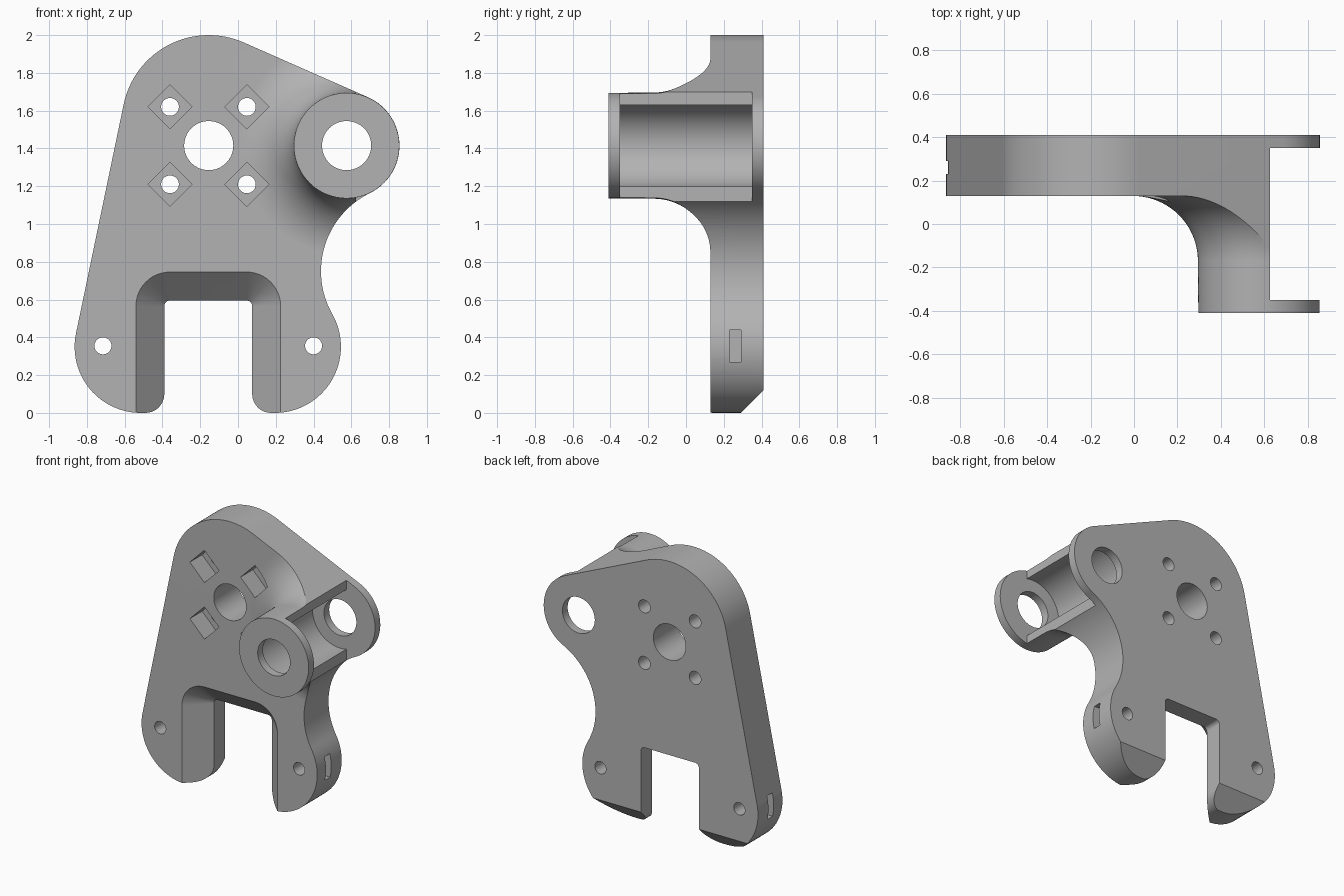
import bpy, bmesh
from math import pi, sin, cos, acos, atan2, hypot, radians

cube = bpy.data.objects.get("Cube")
if cube:
    bpy.data.objects.remove(cube, do_unlink=True)

grey = bpy.data.materials.new("matte_grey")
grey.use_nodes = True
colour = (0.45, 0.45, 0.45, 1)
grey.diffuse_color = colour
grey.node_tree.nodes["Principled BSDF"].inputs["Base Color"].default_value = colour


def arc(c, r, a0, a1, n=16):
    """Points (x, z) on an arc; angles in radians."""
    return [(c[0] + r * cos(a0 + (a1 - a0) * i / n),
             c[1] + r * sin(a0 + (a1 - a0) * i / n)) for i in range(n + 1)]


def circle(c, r, n=64):
    return arc(c, r, 0, 2 * pi, n)[:-1]


def rect(x0, x1, z0, z1):
    return [(x0, z0), (x1, z0), (x1, z1), (x0, z1)]


def loft(name, sections):
    """Solid through (y, outline) sections, all with equal point counts."""
    bm = bmesh.new()
    rings = [[bm.verts.new((x, y, z)) for x, z in pts] for y, pts in sections]
    for a, b in zip(rings, rings[1:]):
        for i in range(len(a)):
            j = (i + 1) % len(a)
            bm.faces.new((a[i], a[j], b[j], b[i]))
    bm.faces.new(rings[0])
    bm.faces.new(rings[-1])
    bmesh.ops.recalc_face_normals(bm, faces=bm.faces)
    mesh = bpy.data.meshes.new(name)
    bm.to_mesh(mesh)
    bm.free()
    mesh.materials.append(grey)
    ob = bpy.data.objects.new(name, mesh)
    bpy.context.collection.objects.link(ob)
    return ob


def combine(target, tool, operation="DIFFERENCE"):
    mod = target.modifiers.new("cut", "BOOLEAN")
    mod.operation, mod.object, mod.solver = operation, tool, "EXACT"
    bpy.context.view_layer.objects.active = target
    bpy.ops.object.modifier_apply(modifier=mod.name)
    bpy.data.objects.remove(tool, do_unlink=True)


def cut(y0, y1, outline):
    combine(bracket, loft("cutter", [(y0, outline), (y1, outline)]))


def direction(a, b):
    return atan2(b[1] - a[1], b[0] - a[0])


def distance(a, b):
    return hypot(b[0] - a[0], b[1] - a[1])


# Circles that define the outline
top, top_r = (-0.155, 1.54), 0.46
boss, boss_r = (0.575, 1.415), 0.28
left_foot, right_foot, foot_r = (-0.515, 0.35), (0.195, 0.35), 0.35
waist_r = 0.46
d = distance(right_foot, boss)
ra, rb = foot_r + waist_r, boss_r + waist_r
ang = direction(right_foot, boss) - acos((ra * ra + d * d - rb * rb) / (2 * ra * d))
waist = (right_foot[0] + ra * cos(ang), right_foot[1] + ra * sin(ang))
to_boss = direction(waist, boss)

# Directions of the straight tangent edges
t_right = direction(top, boss) + acos((top_r - boss_r) / distance(top, boss))
t_left = direction(top, left_foot) - acos((top_r - foot_r) / distance(top, left_foot)) + 2 * pi

# Closed outline, anticlockwise from the top
notch_l, notch_r, notch_z = -0.39, 0.075, 0.595
outline = arc(top, top_r, t_right, t_left, 32)
outline += arc(left_foot, foot_r, t_left, 1.5 * pi, 24)
outline += arc((notch_l - 0.1, 0.1), 0.1, 1.5 * pi, 2 * pi, 10)
outline += arc((notch_l + 0.03, notch_z - 0.03), 0.03, pi, pi / 2, 8)
outline += arc((notch_r - 0.03, notch_z - 0.03), 0.03, pi / 2, 0, 8)
outline += arc((notch_r + 0.1, 0.1), 0.1, pi, 1.5 * pi, 10)
outline += arc(right_foot, foot_r, -pi / 2, ang, 32)
outline += arc(waist, waist_r, ang + pi, to_boss, 28)[1:]
outline += arc(boss, boss_r, to_boss - pi, t_right, 40)[1:]

# Plate with the boss flaring out of it
front, back = 0.13, 0.41
bracket = loft("bracket", [(-0.6, outline), (0.6, outline)])
flare = 0.3
profile = [(-back, boss_r - 0.001)]
profile += [(y, r) for r, y in arc((boss_r + flare, front - flare), flare - 0.001,
                                   pi, pi / 2, 20)]
profile += [(front, 3), (back, 3)]
combine(bracket, loft("flare", [(y, circle(boss, r, 128)) for y, r in profile]),
        "INTERSECT")

# Sloped mouth of the notch
mouth = []
for y, grow in ((front - 0.02, 0.17), (front + 0.17, -0.02)):
    r = 0.03 + grow
    pts = [(notch_l - grow, -0.3)]
    pts += arc((notch_l + 0.03, notch_z - 0.03), r, pi, pi / 2, 12)
    pts += arc((notch_r - 0.03, notch_z - 0.03), r, pi / 2, 0, 12)
    mouth.append((y, pts + [(notch_r + grow, -0.3)]))
combine(bracket, loft("mouth", mouth))

# Bevel under the feet at the back
combine(bracket, loft("foot_bevel", [(0.27, rect(-2, 2, -1, -0.02)),
                                     (0.43, rect(-2, 2, -1, 0.14))]))

# Hollow boss, open to the side, with end holes
cut(-0.35, 0.35, circle(boss, 0.222, 96))
cut(-0.35, 0.35, rect(0.625, 1.2, 1.05, 1.8))
cut(-1, 1, circle(boss, 0.13))

# Centre hole with four square pockets and screw holes
cut(-1, 1, circle((-0.155, 1.415), 0.13))
for x in (-0.36, 0.047):
    for z in (1.21, 1.62):
        cut(-0.2, front + 0.14, circle((x, z), 0.117, 4))
        cut(-0.2, 1, circle((x, z), 0.047, 32))

# Foot holes and the slots that reach them from the sides
for x, x0, x1 in ((-0.715, -1.2, -0.63), (0.4, 0.315, 0.9)):
    cut(-1, 1, circle((x, 0.355), 0.045, 32))
    cut(0.23, 0.29, rect(x0, x1, 0.27, 0.44))

# Smooth shading with sharp edges kept
bpy.ops.object.select_all(action="DESELECT")
bracket.select_set(True)
bpy.context.view_layer.objects.active = bracket
bpy.ops.object.shade_smooth_by_angle(angle=radians(25))
normals = bracket.modifiers.new("normals", "WEIGHTED_NORMAL")
normals.keep_sharp = True
